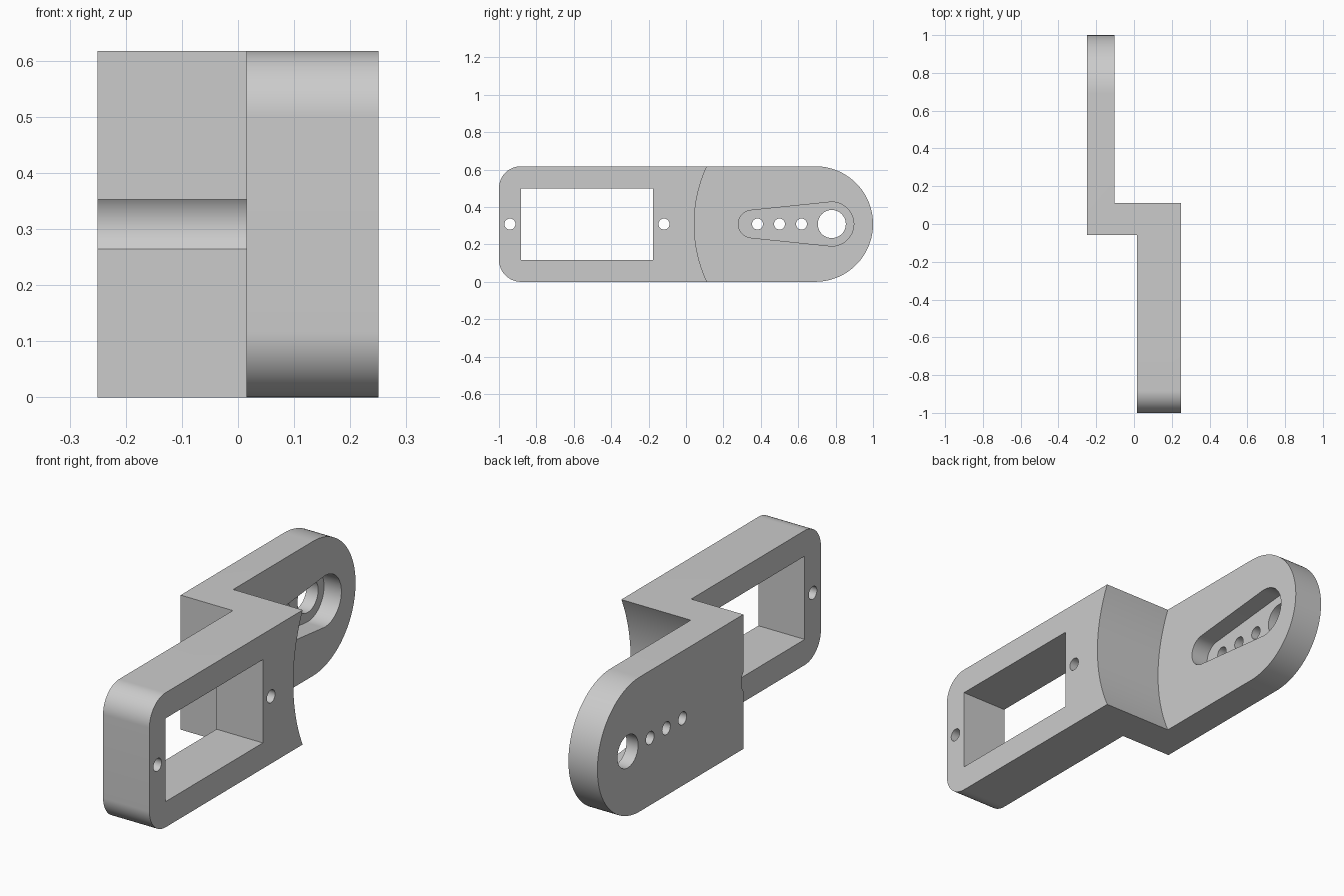
import bpy, bmesh, math

if "Cube" in bpy.data.objects:
    bpy.data.objects.remove(bpy.data.objects["Cube"], do_unlink=True)

UNIT = 1 / 34      # part is laid out in millimetres, 68 long
HALF = 10.5        # half height

grey = bpy.data.materials.new("Light grey")
grey.use_nodes = True
colour = (0.6, 0.6, 0.6, 1)
grey.diffuse_color = colour
grey.node_tree.nodes["Principled BSDF"].inputs["Base Color"].default_value = colour


def arc(y, z, r, start, end, steps=32):
    """Points (y, z) on an arc, angles in degrees."""
    angles = [math.radians(start + (end - start) * i / steps) for i in range(steps + 1)]
    return [(y + r * math.cos(a), z + r * math.sin(a)) for a in angles]


def circle(y, r, steps=64):
    return arc(y, 0, r, 0, 360, steps)[:-1]


def box(y0, y1, h):
    return [(y0, -h), (y1, -h), (y1, h), (y0, h)]


def prism(name, outline, x0, x1):
    """Extrude a side outline across x."""
    bm = bmesh.new()
    verts = [bm.verts.new((x0 * UNIT, y * UNIT, (z + HALF) * UNIT)) for y, z in outline]
    face = bm.faces.new(verts)
    out = bmesh.ops.extrude_face_region(bm, geom=[face])
    moved = [g for g in out["geom"] if isinstance(g, bmesh.types.BMVert)]
    bmesh.ops.translate(bm, verts=moved, vec=((x1 - x0) * UNIT, 0, 0))
    bmesh.ops.recalc_face_normals(bm, faces=bm.faces)
    mesh = bpy.data.meshes.new(name)
    bm.to_mesh(mesh)
    bm.free()
    mesh.materials.append(grey)
    obj = bpy.data.objects.new(name, mesh)
    bpy.context.collection.objects.link(obj)
    return obj


# Full side silhouette: rounded corners in front, half round at the back
silhouette = (arc(23.5, 0, HALF, -90, 90, 64)
              + arc(-30, HALF - 4, 4, 90, 180, 24)
              + arc(-30, 4 - HALF, 4, 180, 270, 24))
bracket = prism("offset_bracket", silhouette, -8.5, 8.5)

# Front clearance with a shallow screwdriver groove in the web
groove = math.degrees(math.asin(0.6))
front_gap = [(-60, -20), (-2, -20)] + arc(-4, 0, 2.5, -groove, groove, 24) + [(-2, 20), (-60, 20)]

# Tapered pocket for the lever
lean = math.degrees(math.asin((4 - 2.5) / (26.5 - 12)))
pocket = (arc(26.5, 0, 4, -90 - lean, 90 + lean, 48)
          + arc(12, 0, 2.5, 90 + lean, 270 - lean, 40))

cutters = [
    prism("front_clearance", front_gap, -20, 0.5),
    prism("back_swing_clearance", circle(26.5, 25, 256), -3.5, 20),
    prism("window_cutter", box(-30, -6, 6.5), 0, 20),
    prism("lever_pocket_cutter", pocket, -6.5, 0),
    prism("pivot_hole_cutter", circle(26.5, 2.55), -20, -1),
]
for y in (-32, -4):
    cutters.append(prism("mounting_hole_cutter", circle(y, 1, 40), 0, 20))
for y in (13, 17, 21):
    cutters.append(prism("lever_hole_cutter", circle(y, 1, 40), -20, -1))

# Carve the bracket, then discard the cutters
bpy.ops.object.select_all(action="DESELECT")
bracket.select_set(True)
bpy.context.view_layer.objects.active = bracket
for cutter in cutters:
    mod = bracket.modifiers.new("Cut", "BOOLEAN")
    mod.operation = "DIFFERENCE"
    mod.solver = "EXACT"
    mod.object = cutter
    bpy.ops.object.modifier_apply(modifier=mod.name)
    bpy.data.objects.remove(cutter, do_unlink=True)

bpy.ops.object.shade_smooth_by_angle(angle=math.radians(25))
